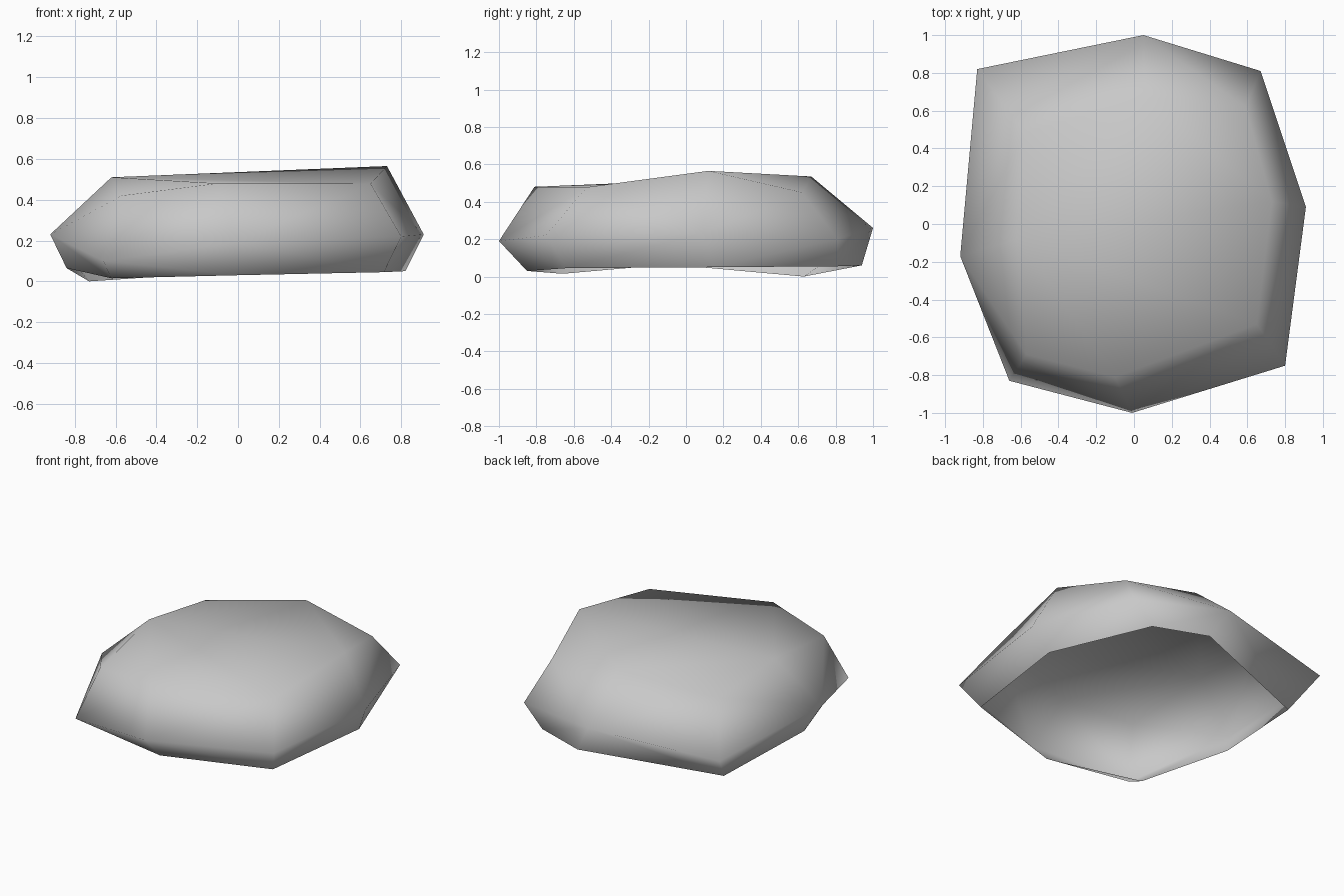
import bpy
import bmesh

cube = bpy.data.objects.get("Cube")
if cube:
    bpy.data.objects.remove(cube, do_unlink=True)

# Plain stone colour
stone = bpy.data.materials.new("stone_grey")
stone.use_nodes = True
grey = (0.58, 0.58, 0.58, 1)
stone.diffuse_color = grey
bsdf = stone.node_tree.nodes["Principled BSDF"]
bsdf.inputs["Base Color"].default_value = grey
bsdf.inputs["Roughness"].default_value = 0.9

# Eight-sided cross-sections, each starting at the back and running clockwise from above
base_rim = [(.17, .94, .06), (.53, .81, .055), (.82, .15, .05), (.715, -.64, .045),
            (0, -.85, .03), (-.62, -.66, .015), (-.84, -.09, .065), (-.73, .63, 0)]
waist = [(.05, 1, .26), (.67, .81, .2), (.91, .09, .23), (.80, -.75, .22),
         (-.01, -1, .19), (-.66, -.83, .1), (-.92, -.17, .23), (-.83, .82, .2)]
crown = [(.055, .67, .535), (.59, .62, .45), (.73, .12, .565), (.65, -.53, .478),
         (-.10, -.81, .48), (-.57, -.69, .42), (-.62, -.08, .51), (-.58, .48, .44)]

# Rock shell: hollow underneath, closed on top
bm = bmesh.new()
rings = [[bm.verts.new(p) for p in ring] for ring in (base_rim, waist, crown)]
for low, high in zip(rings, rings[1:]):
    for i in range(len(low)):
        j = (i + 1) % len(low)
        bm.faces.new((low[j], low[i], high[i], high[j]))

# Faceted top, ridged between the left and right high points
back, back_left, left, front_left, front, front_right, right, back_right = rings[-1]
for corners in ((back, back_left, left), (back, left, right), (back, right, back_right),
                (left, front_left, right), (front_left, front, right),
                (front, front_right, right)):
    bm.faces.new(reversed(corners))
bmesh.ops.triangulate(bm, faces=bm.faces[:])
for face in bm.faces:
    face.smooth = True

mesh = bpy.data.meshes.new("rock")
bm.to_mesh(mesh)
bm.free()
mesh.materials.append(stone)
rock = bpy.data.objects.new("rock", mesh)
bpy.context.collection.objects.link(rock)
